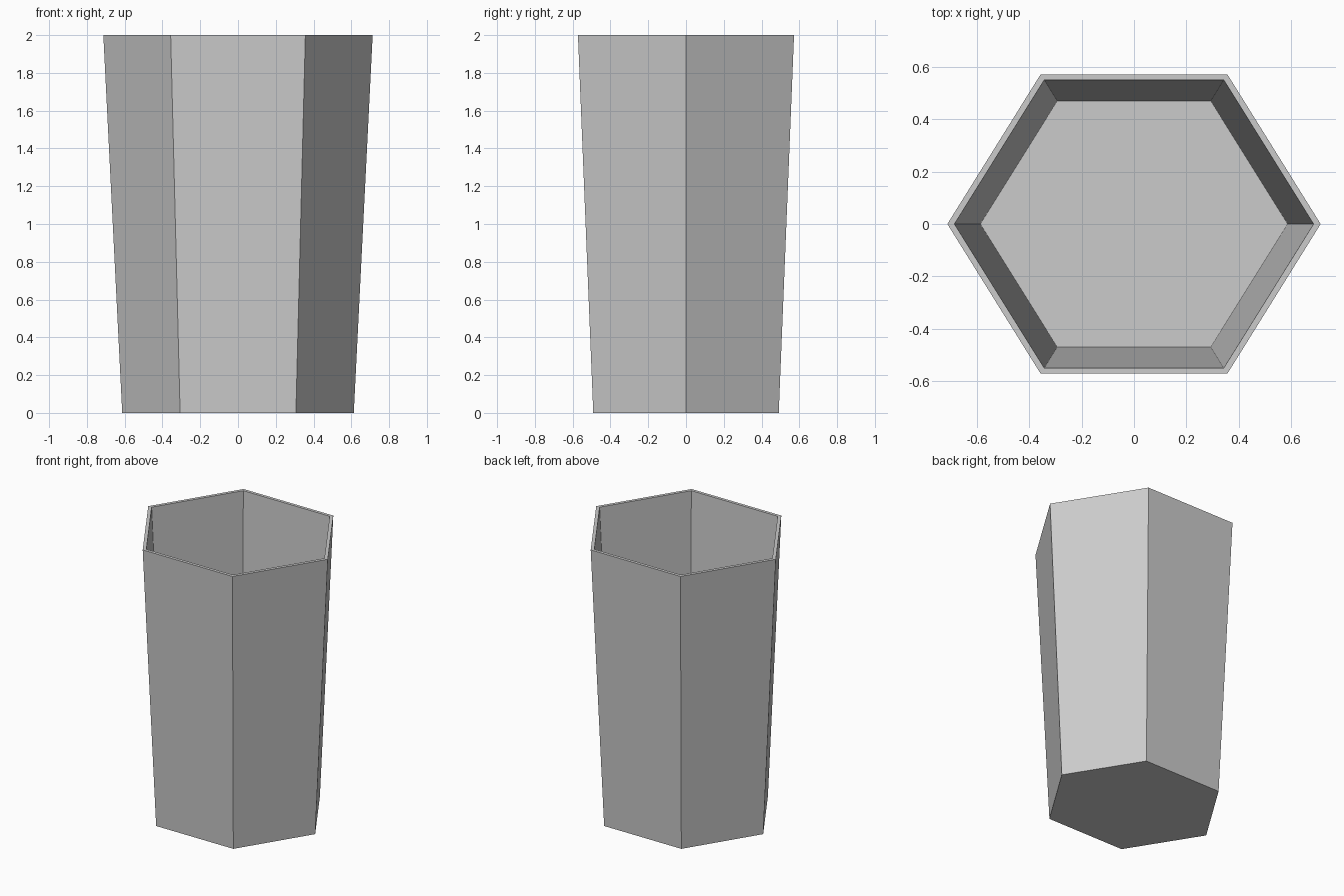
import bpy, bmesh

if "Cube" in bpy.data.objects:
    bpy.data.objects.remove(bpy.data.objects["Cube"])

# Six-sided tapered cup: each ring is (half width x, half depth y, height)
RINGS = [
    (0.613, 0.491, 0.0),    # outer base
    (0.713, 0.572, 2.0),    # outer rim
    (0.686, 0.550, 2.0),    # inner rim
    (0.587, 0.470, 0.02),   # inner floor
]


def hex_ring(bm, a, b, z):
    """Six-sided ring with points on the x axis and flat front and back."""
    corners = [(a, 0), (a / 2, b), (-a / 2, b), (-a, 0), (-a / 2, -b), (a / 2, -b)]
    return [bm.verts.new((x, y, z)) for x, y in corners]


bm = bmesh.new()
rings = [hex_ring(bm, *r) for r in RINGS]

# Walls and rim
for lower, upper in zip(rings, rings[1:]):
    for i in range(6):
        j = (i + 1) % 6
        bm.faces.new((lower[i], lower[j], upper[j], upper[i]))

# Underside and inside floor
bm.faces.new(rings[0][::-1])
bm.faces.new(rings[-1])
bmesh.ops.recalc_face_normals(bm, faces=bm.faces)

mesh = bpy.data.meshes.new("hexagonal_cup")
bm.to_mesh(mesh)
bm.free()
cup = bpy.data.objects.new("hexagonal_cup", mesh)
bpy.context.collection.objects.link(cup)
